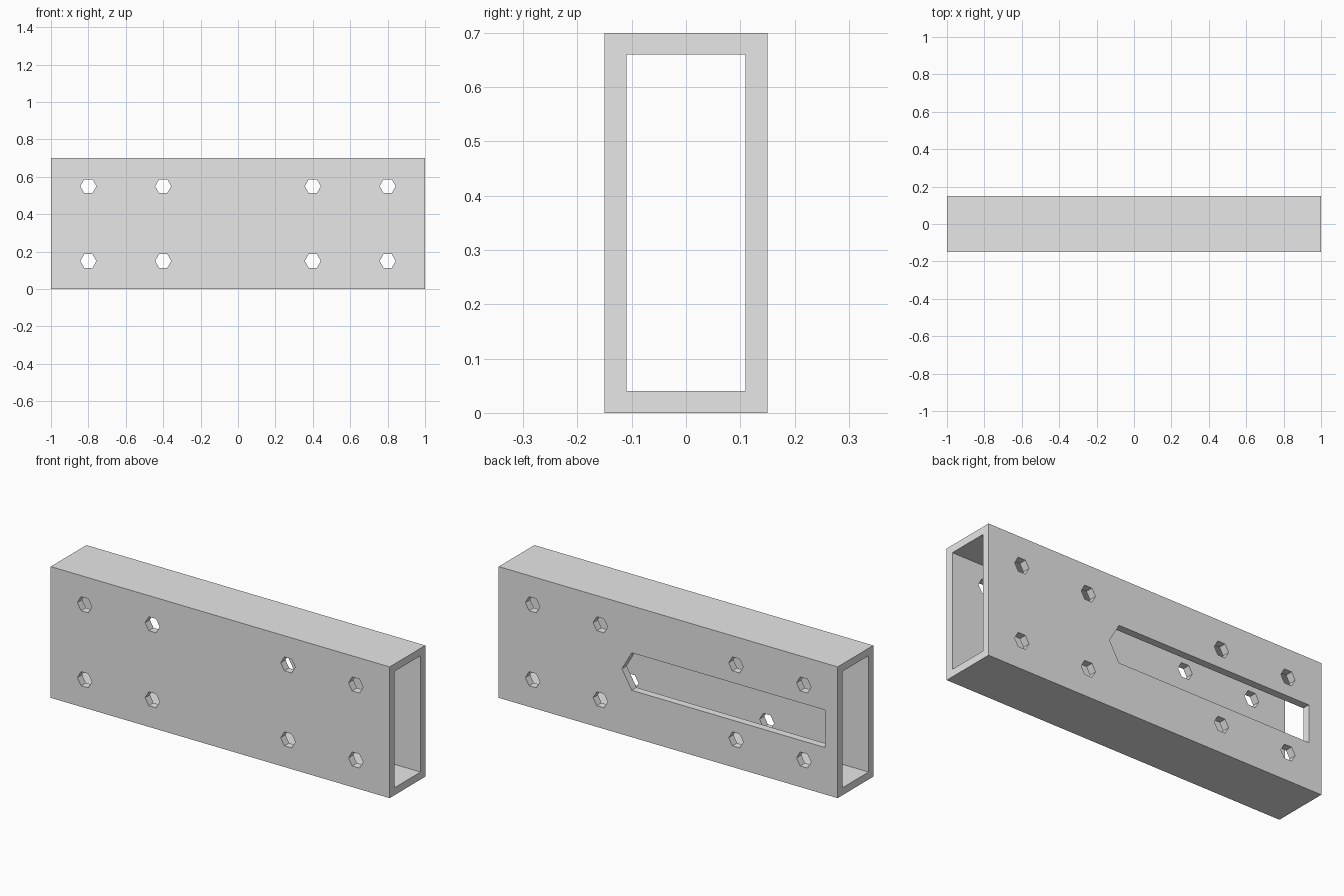
import bpy, bmesh, math

default_cube = bpy.data.objects.get("Cube")
if default_cube:
    bpy.data.objects.remove(default_cube, do_unlink=True)

LENGTH, DEPTH, HEIGHT, WALL = 2.0, 0.3, 0.7, 0.04
MID = HEIGHT / 2

grey = bpy.data.materials.new("light_grey")
grey.use_nodes = True
grey.diffuse_color = (0.8, 0.8, 0.8, 1)
grey.node_tree.nodes["Principled BSDF"].inputs["Base Color"].default_value = (0.8, 0.8, 0.8, 1)


def make_object(name, bm):
    bmesh.ops.recalc_face_normals(bm, faces=bm.faces)
    mesh = bpy.data.meshes.new(name)
    bm.to_mesh(mesh)
    bm.free()
    mesh.materials.append(grey)
    obj = bpy.data.objects.new(name, mesh)
    bpy.context.collection.objects.link(obj)
    return obj


def add_prism(bm, outline, y_start, y_end):
    """Extrude an (x, z) outline along y."""
    face = bm.faces.new([bm.verts.new((x, y_start, z)) for x, z in outline])
    extruded = bmesh.ops.extrude_face_region(bm, geom=[face])["geom"]
    verts = [g for g in extruded if isinstance(g, bmesh.types.BMVert)]
    bmesh.ops.translate(bm, vec=(0, y_end - y_start, 0), verts=verts)
    if face.is_valid and len(face.edges[0].link_faces) < 2:
        bm.faces.new(list(reversed(face.verts)))


def ring(bm, x, inset):
    """Rectangular section of the tube at x."""
    y, h = DEPTH / 2 - inset, HEIGHT / 2 - inset
    return [bm.verts.new((x, sy * y, MID + sz * h))
            for sy, sz in ((-1, -1), (1, -1), (1, 1), (-1, 1))]


# Open rectangular tube: outer skin, one end rim, inner skin, other end rim
bm = bmesh.new()
rings = [ring(bm, x, inset) for x, inset in
         ((-LENGTH / 2, 0), (LENGTH / 2, 0), (LENGTH / 2, WALL), (-LENGTH / 2, WALL))]
for i, a in enumerate(rings):
    b = rings[(i + 1) % 4]
    for j in range(4):
        k = (j + 1) % 4
        bm.faces.new((a[j], a[k], b[k], b[j]))
tube = make_object("rectangular_tube", bm)

# Hexagonal bolt holes through both side walls
bm = bmesh.new()
for x in (-0.8, -0.4, 0.4, 0.8):
    for z in (MID - 0.2, MID + 0.2):
        hexagon = [(x + 0.043 * math.cos(i * math.pi / 3),
                    z + 0.043 * math.sin(i * math.pi / 3)) for i in range(6)]
        add_prism(bm, hexagon, -DEPTH, DEPTH)
hole_cutter = make_object("bolt_hole_cutter", bm)

# Long slot in the back wall: pointed at one end, square at the other
bm = bmesh.new()
slot = [(-0.925, MID - 0.1), (0.215, MID - 0.1), (0.273, MID),
        (0.215, MID + 0.1), (-0.925, MID + 0.1)]
add_prism(bm, slot, 0, DEPTH)
slot_cutter = make_object("slot_cutter", bm)

# Cut the openings and drop the cutters
bpy.context.view_layer.objects.active = tube
for cutter in (hole_cutter, slot_cutter):
    cutter.hide_render = True
    mod = tube.modifiers.new(cutter.name, 'BOOLEAN')
    mod.operation = 'DIFFERENCE'
    mod.solver = 'EXACT'
    mod.object = cutter
    bpy.ops.object.modifier_apply(modifier=mod.name)
    bpy.data.objects.remove(cutter, do_unlink=True)
